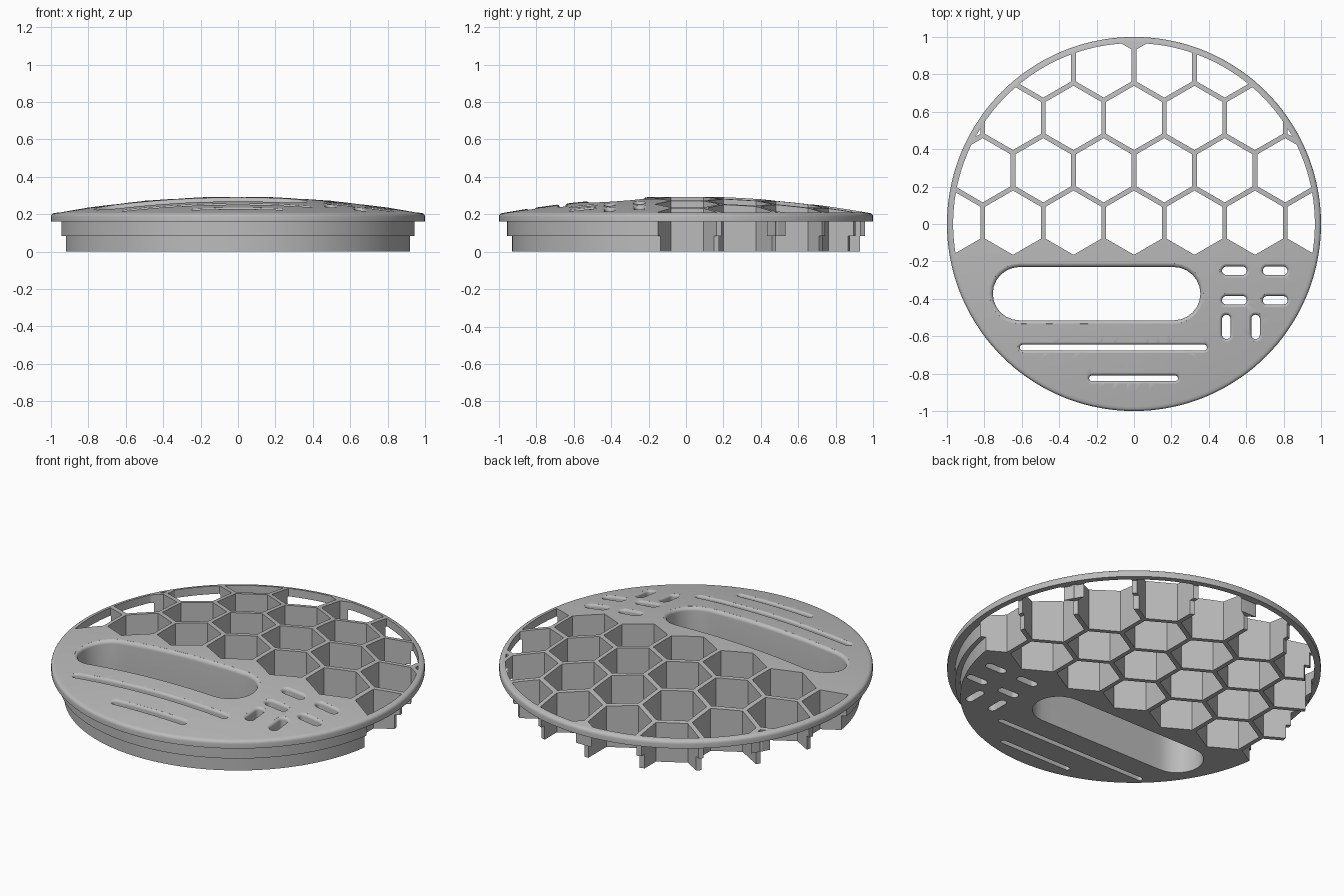
import bpy, bmesh
from math import sin, cos, pi, sqrt, radians
from mathutils import Vector

if "Cube" in bpy.data.objects:
    bpy.data.objects.remove(bpy.data.objects["Cube"], do_unlink=True)

grey = bpy.data.materials.new("plain grey")
colour = (0.5, 0.5, 0.5, 1)
grey.use_nodes = True
grey.diffuse_color = colour
grey.node_tree.nodes["Principled BSDF"].inputs["Base Color"].default_value = colour

RIM_Z, TOP_Z = 0.203, 0.295      # dome height at the edge and centre
PITCH, WALL = 0.3235, 0.026      # honeycomb spacing and wall thickness
CLIP_R = 0.967                   # inside of the rim hoop


def dome(r):
    return RIM_Z + (TOP_Z - RIM_Z) * (1 - r * r)


def skin(bm, loops):
    """Join equal-length rings of points into a closed solid."""
    rings = [[bm.verts.new(p) for p in loop] for loop in loops]
    n = len(rings[0])
    for a, b in zip(rings, rings[1:]):
        for i in range(n):
            j = (i + 1) % n
            bm.faces.new((a[i], a[j], b[j], b[i]))
    bm.faces.new(rings[0][::-1])
    bm.faces.new(rings[-1])


def finish(bm, name):
    bmesh.ops.recalc_face_normals(bm, faces=bm.faces[:])
    mesh = bpy.data.meshes.new(name)
    bm.to_mesh(mesh)
    bm.free()
    mesh.materials.append(grey)
    obj = bpy.data.objects.new(name, mesh)
    bpy.context.collection.objects.link(obj)
    return obj


def circle(r, z, n=144):
    return [(r * cos(2 * pi * i / n), r * sin(2 * pi * i / n), z) for i in range(n)]


def boolean(target, tool, operation):
    tool.hide_render = True
    mod = target.modifiers.new("cut", "BOOLEAN")
    mod.operation, mod.solver, mod.object = operation, "EXACT", tool
    bpy.context.view_layer.objects.active = target
    bpy.ops.object.modifier_apply(modifier=mod.name)
    bpy.data.objects.remove(tool, do_unlink=True)


# Stepped plug, rounded rim and shallow dome
profile = [(0.93, 0), (0.93, 0.083), (0.957, 0.083), (0.957, 0.162), (1, 0.162), (1, 0.187)]
profile += [(0.982 + 0.018 * cos(t), 0.187 + 0.0195 * sin(t)) for t in (0.4, 0.8, 1.2)]
profile += [(r, dome(r)) for r in (0.975, 0.9, 0.8, 0.7, 0.6, 0.5, 0.4, 0.3, 0.2, 0.1, 0.03)]
bm = bmesh.new()
skin(bm, [circle(r, z) for r, z in profile])
lid = finish(bm, "slotted_lid")

# Honeycomb cells, trimmed to the inside of the rim
bm = bmesh.new()
cell_r = (PITCH - WALL) / sqrt(3)
for row in range(4):
    cy = 0.007 + row * PITCH * sqrt(3) / 2
    for k in range(-4, 5):
        cx = (k + 0.5 * (row % 2)) * PITCH
        hexagon = [(cx + cell_r * sin(i * pi / 3), cy + cell_r * cos(i * pi / 3)) for i in range(6)]
        if min(Vector(p).length for p in hexagon) < CLIP_R:
            skin(bm, [[(x, y, z) for x, y in hexagon] for z in (-0.2, 0.6)])
cells = finish(bm, "cell_cutter")
bm = bmesh.new()
skin(bm, [circle(CLIP_R, z) for z in (-0.1, 0.5)])
boolean(cells, finish(bm, "cell_trim"), "INTERSECT")
boolean(lid, cells, "DIFFERENCE")


def slot(bm, x0, x1, y0, y1, fillet):
    """Round-ended slot whose top edge is rounded over along the dome."""
    centre = Vector(((x0 + x1) / 2, (y0 + y1) / 2))
    length, width = x1 - x0, y1 - y0
    upright = width > length
    if upright:
        length, width = width, length
    a, r = (length - width) / 2, width / 2
    outline = []
    for side in (1, -1):
        for i in range(13):
            t = -pi / 2 + pi * i / 12
            outline.append((Vector((a, 0)) * side, Vector((cos(t), sin(t))) * side))
        steps = max(2, int(a / 0.03))
        for i in range(1, steps):
            outline.append((Vector((a - 2 * a * i / steps, 0)) * side, Vector((0, side))))

    def ring(offset, drop=None, z=0):
        points = []
        for base, normal in outline:
            p = base + normal * (r + offset)
            if upright:
                p = Vector((-p.y, p.x))
            p = p + centre
            points.append((p.x, p.y, z if drop is None else dome(p.length) - drop))
        return points

    loops = [ring(0, z=-0.1)]
    for i in range(6):
        t = radians(16 * i)
        loops.append(ring(fillet * (1 - cos(t)), fillet * (1 - sin(t))))
    loops.append(ring(fillet * 1.05, -0.01))
    loops.append(ring(fillet * 1.05, z=0.5))
    skin(bm, loops)


# Handle opening, long slits and small drain slots
bm = bmesh.new()
slot(bm, -0.755, 0.355, -0.515, -0.23, 0.022)
slot(bm, -0.61, 0.39, -0.676, -0.645, 0.015)
slot(bm, -0.24, 0.235, -0.84, -0.81, 0.015)
for y in (-0.25, -0.408):
    for x in (0.537, 0.755):
        slot(bm, x - 0.066, x + 0.066, y - 0.023, y + 0.023, 0.016)
for x in (0.494, 0.65):
    slot(bm, x - 0.023, x + 0.023, -0.615, -0.485, 0.016)
boolean(lid, finish(bm, "slot_cutter"), "DIFFERENCE")

# Smooth dome and fillets, crisp cell edges
bpy.ops.object.select_all(action="DESELECT")
lid.select_set(True)
bpy.context.view_layer.objects.active = lid
bpy.ops.object.shade_smooth_by_angle(angle=radians(30))
